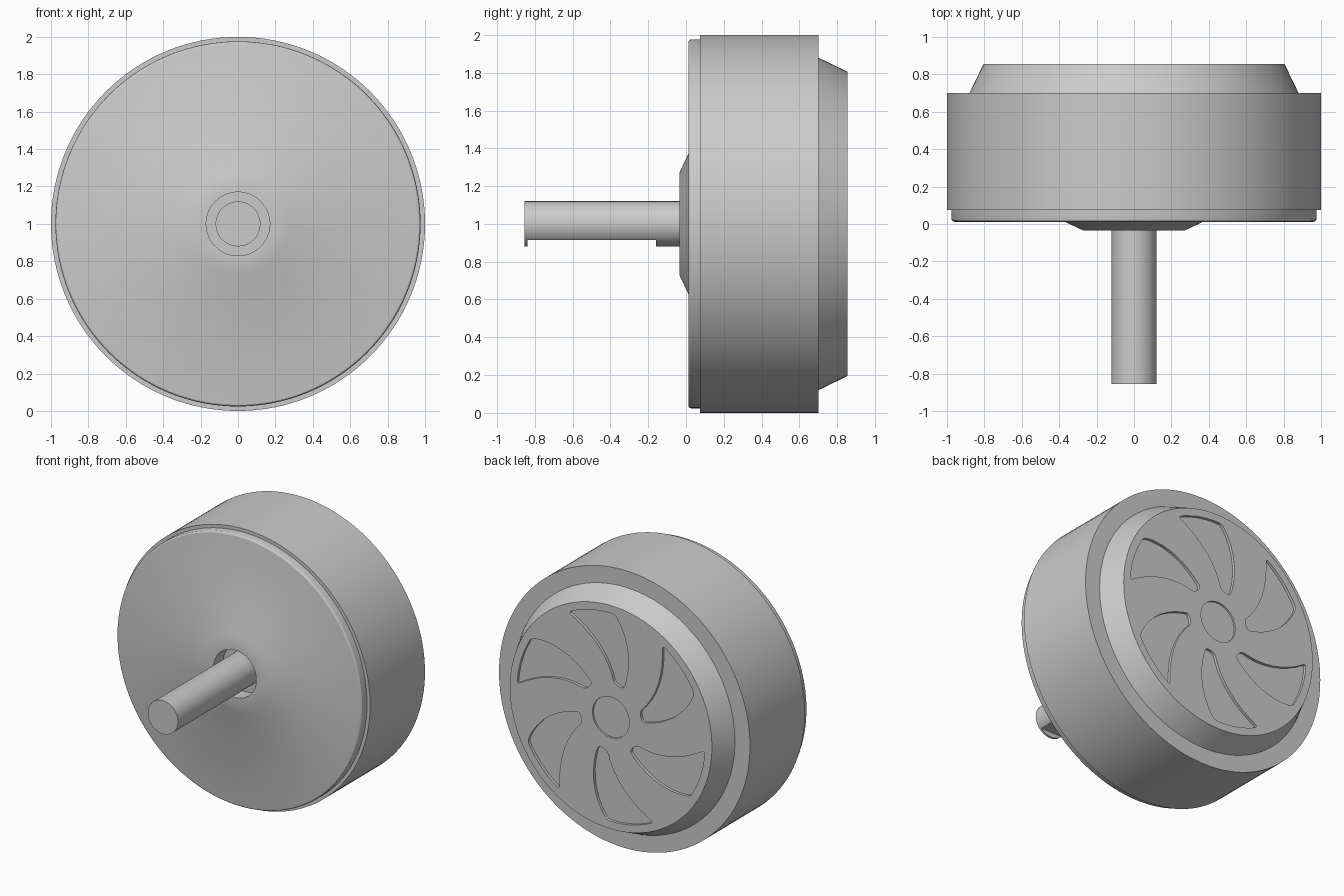
import bpy, bmesh, math
from mathutils import Vector, Matrix

if "Cube" in bpy.data.objects:
    bpy.data.objects.remove(bpy.data.objects["Cube"])

AXIS_Z = 1.0      # height of the motor axis
BACK = 0.855      # rear face

grey = bpy.data.materials.new("metal grey")
grey.use_nodes = True
colour = (0.6, 0.6, 0.6, 1)
grey.diffuse_color = colour
grey.node_tree.nodes["Principled BSDF"].inputs["Base Color"].default_value = colour


def finish(name, bm):
    bmesh.ops.remove_doubles(bm, verts=bm.verts, dist=1e-5)
    bmesh.ops.recalc_face_normals(bm, faces=bm.faces)
    mesh = bpy.data.meshes.new(name)
    bm.to_mesh(mesh)
    bm.free()
    mesh.materials.append(grey)
    ob = bpy.data.objects.new(name, mesh)
    bpy.context.collection.objects.link(ob)
    return ob


def lathe(name, profile, steps=128, closed=False):
    """Turn a (radius, y) profile around the motor axis."""
    bm = bmesh.new()
    vs = [bm.verts.new((r, y, AXIS_Z)) for r, y in profile]
    pairs = list(zip(vs, vs[1:]))
    if closed:
        pairs.append((vs[-1], vs[0]))
    edges = [bm.edges.new(p) for p in pairs]
    bmesh.ops.spin(bm, geom=vs + edges, cent=(0, 0, AXIS_Z), axis=(0, 1, 0),
                   angle=math.tau, steps=steps, use_duplicate=False)
    return finish(name, bm)


def prism(name, outline, y0, y1):
    """Extrude an (x, z) outline, measured from the axis, along y."""
    bm = bmesh.new()
    face = bm.faces.new([bm.verts.new((x, y0, AXIS_Z + z)) for x, z in outline])
    out = bmesh.ops.extrude_face_region(bm, geom=[face])["geom"]
    bmesh.ops.translate(bm, vec=(0, y1 - y0, 0),
                        verts=[v for v in out if isinstance(v, bmesh.types.BMVert)])
    return finish(name, bm)


def select(ob):
    bpy.ops.object.select_all(action="DESELECT")
    ob.select_set(True)
    bpy.context.view_layer.objects.active = ob


def cut(ob, cutter):
    mod = ob.modifiers.new("cut", "BOOLEAN")
    mod.operation, mod.solver, mod.object = "DIFFERENCE", "EXACT", cutter
    select(ob)
    bpy.ops.object.modifier_apply(modifier=mod.name)
    bpy.data.objects.remove(cutter)


def round_corners(points, size=0.035, steps=5):
    """Replace every sharp corner of a closed outline by a small curve."""
    out = []
    for i, p in enumerate(points):
        a, b = points[i - 1] - p, points[(i + 1) % len(points)] - p
        if a.angle(b) > math.radians(150):
            out.append(p)
            continue
        a, b = (p + v.normalized() * min(size, v.length * 0.45) for v in (a, b))
        for k in range(steps + 1):
            t = k / steps
            out.append(a * (1 - t) ** 2 + p * 2 * t * (1 - t) + b * t * t)
    return out


def vent_outline():
    """Swept blade: both sides spiral from the hub to the rim."""
    def side(inner, mid, outer, n=8):
        pts = []
        for k in range(n + 1):
            t = k / n
            ang = (inner * (1 - t) * (1 - 2 * t) + mid * 4 * t * (1 - t)
                   + outer * t * (2 * t - 1))
            r = 0.25 + 0.5 * t
            pts.append(Vector((r * math.cos(math.radians(ang)),
                               r * math.sin(math.radians(ang)))))
        return pts
    low, high = side(36, 18.5, 3), side(54, 46, 32.5)
    rim = [Vector((math.cos(a), math.sin(a))) * 0.75
           for a in (math.radians(3 + 29.5 * k / 6) for k in range(1, 6))]
    return round_corners(low + rim + high[::-1])


# Main can
can = lathe("motor_can", [(0, 0.075), (1, 0.075), (1, 0.70), (0, 0.70)])

# Front plate with rounded rim, raised boss and shaft opening
front = lathe("front_plate", [
    (0.17, 0.09), (0.17, -0.035), (0.27, -0.035), (0.37, 0.012), (0.96, 0.012),
    (0.968, 0.014), (0.974, 0.02), (0.976, 0.028), (0.976, 0.09)], closed=True)

# Tapered rear cover with swept recesses and a round hub recess
cover = lathe("rear_cover", [(0, 0.69), (0.885, 0.69), (0.88, 0.70), (0.805, BACK), (0, BACK)])
blade = vent_outline()
for i in range(6):
    turn = Matrix.Rotation(i * math.tau / 6, 2)
    cut(cover, prism("vent_cutter", [turn @ p for p in blade], BACK - 0.02, BACK + 0.1))
cut(cover, lathe("hub_cutter", [(0, BACK - 0.012), (0.146, BACK - 0.012),
                                (0.146, BACK + 0.1), (0, BACK + 0.1)], 64))

# Output shaft with a flat underneath, leaving a full disc at the tip
shaft = lathe("shaft", [(0, -0.855), (0.12, -0.855), (0.12, 0.09), (0, 0.09)], 64)
cut(shaft, prism("flat_cutter", [(-0.2, -0.2), (0.2, -0.2), (0.2, -0.085), (-0.2, -0.085)],
                 -0.84, -0.16))

for ob in (can, front, cover, shaft):
    select(ob)
    bpy.ops.object.shade_smooth_by_angle(angle=math.radians(30))
